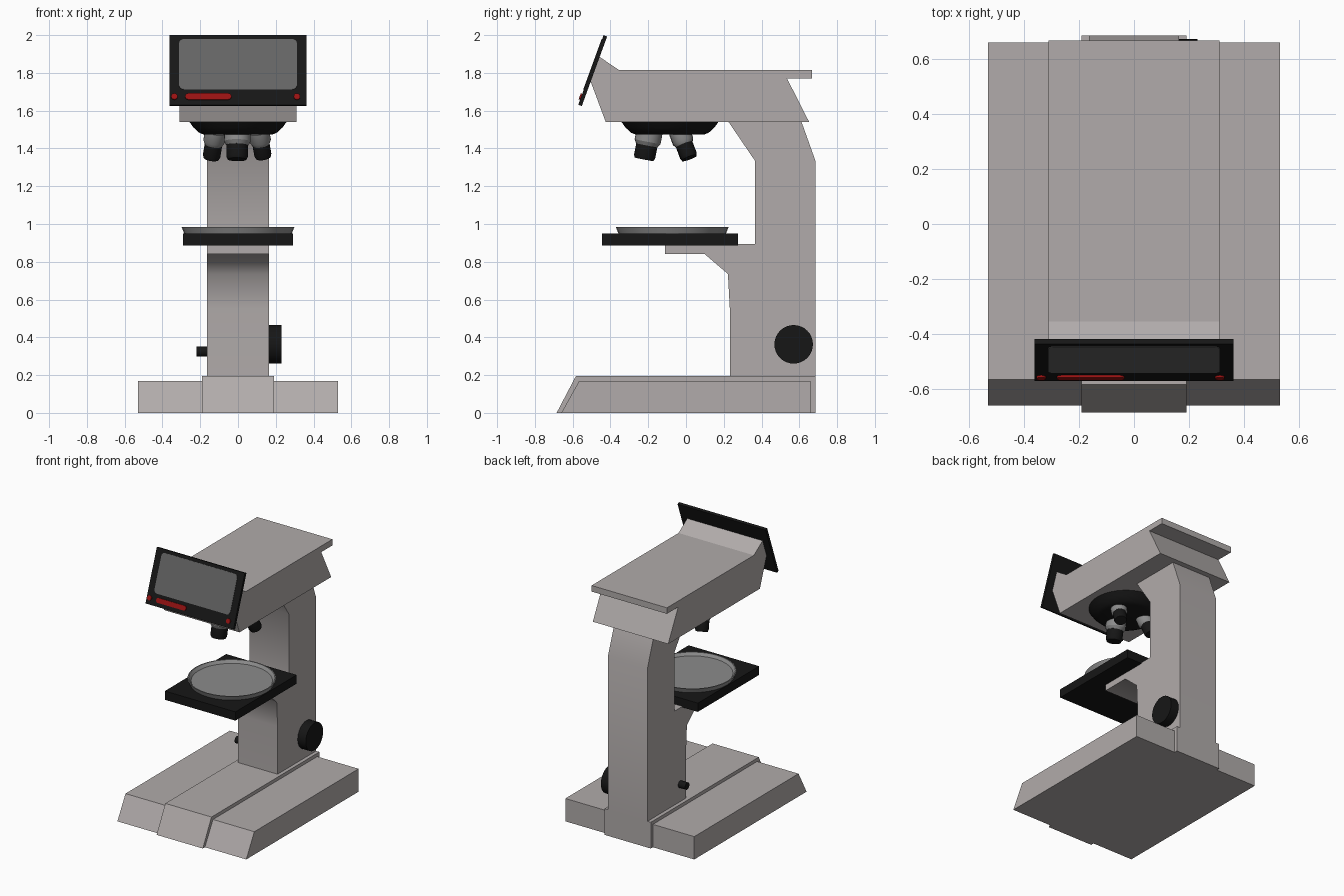
import bpy, bmesh, math
from mathutils import Matrix, Vector

if "Cube" in bpy.data.objects:
    bpy.data.objects.remove(bpy.data.objects["Cube"])


def mat(name, r, g, b):
    m = bpy.data.materials.new(name)
    m.diffuse_color = (r, g, b, 1)
    m.use_nodes = True
    m.node_tree.nodes["Principled BSDF"].inputs["Base Color"].default_value = m.diffuse_color
    return m


BODY = mat("warm_grey", 0.44, 0.41, 0.405)
BLACK = mat("black", 0.008, 0.008, 0.008)
METAL = mat("metal_grey", 0.26, 0.26, 0.26)
GLASS = mat("display_grey", 0.13, 0.13, 0.13)
RED = mat("red", 0.32, 0.006, 0.006)


def finish(name, bm, material, angle=30, matrix=Matrix()):
    bmesh.ops.recalc_face_normals(bm, faces=bm.faces)
    me = bpy.data.meshes.new(name)
    bm.to_mesh(me)
    bm.free()
    me.materials.append(material)
    me.shade_smooth()
    me.set_sharp_from_angle(angle=math.radians(angle))
    ob = bpy.data.objects.new(name, me)
    ob.matrix_world = matrix
    bpy.context.collection.objects.link(ob)
    return ob


def side_profile(name, pts, half_width, material, angle=30):
    """Extrude a (y, z) outline symmetrically along x."""
    bm = bmesh.new()
    face = bm.faces.new([bm.verts.new((-half_width, y, z)) for y, z in pts])
    new = bmesh.ops.extrude_face_region(bm, geom=[face])["geom"]
    verts = [v for v in new if isinstance(v, bmesh.types.BMVert)]
    bmesh.ops.translate(bm, verts=verts, vec=(2 * half_width, 0, 0))
    return finish(name, bm, material, angle)


def box(name, size, centre, material, matrix=Matrix()):
    bm = bmesh.new()
    bmesh.ops.create_cube(bm, size=1, matrix=Matrix.Translation(centre) @ Matrix.Diagonal((*size, 1)))
    return finish(name, bm, material, 30, matrix)


def lathe(name, profile, matrix, material, n=32):
    """Closed turned part from (radius, height) points along local z."""
    bm = bmesh.new()
    rings = []
    for r, z in profile:
        rings.append([bm.verts.new((r * math.cos(2 * math.pi * i / n),
                                    r * math.sin(2 * math.pi * i / n), z)) for i in range(n)])
    for a, b in zip(rings, rings[1:]):
        for i in range(n):
            j = (i + 1) % n
            bm.faces.new((a[i], a[j], b[j], b[i]))
    bm.faces.new(rings[0])
    bm.faces.new(rings[-1])
    return finish(name, bm, material, 30, matrix)


def round_plate(name, x0, x1, z0, z1, radius, y_back, y_front, material, matrix):
    """Rounded rectangle in local x/z, with thickness along y."""
    bm = bmesh.new()
    verts = []
    corners = ((x1, z1, -1, -1), (x0, z1, 1, -1), (x0, z0, 1, 1), (x1, z0, -1, 1))
    for k, (cx, cz, sx, sz) in enumerate(corners):
        for i in range(7):
            a = math.pi / 2 * (k + i / 6.0)
            verts.append(bm.verts.new((cx + sx * radius + radius * math.cos(a), y_back,
                                       cz + sz * radius + radius * math.sin(a))))
    bmesh.ops.remove_doubles(bm, verts=verts, dist=1e-5)
    face = bm.faces.new([v for v in verts if v.is_valid])
    new = bmesh.ops.extrude_face_region(bm, geom=[face])["geom"]
    moved = [v for v in new if isinstance(v, bmesh.types.BMVert)]
    bmesh.ops.translate(bm, verts=moved, vec=(0, y_front - y_back, 0))
    return finish(name, bm, material, 30, matrix)


# Base: wide foot and raised centre block
side_profile("base_foot", [(-0.66, 0), (0.66, 0), (0.66, 0.17), (-0.565, 0.17)], 0.53, BODY)
side_profile("base_centre", [(-0.685, 0), (0.685, 0), (0.685, 0.195), (-0.583, 0.195)], 0.19, BODY)

# Column with stage bracket
side_profile("column", [
    (0.232, 0.19), (0.685, 0.19), (0.685, 1.335), (0.61, 1.545), (0.222, 1.545),
    (0.365, 1.335), (0.365, 0.893), (-0.11, 0.893), (-0.11, 0.84), (0.10, 0.84),
    (0.222, 0.735), (0.232, 0.55)], 0.163, BODY, 50)

# Head
side_profile("head", [
    (-0.425, 1.54), (0.652, 1.54), (0.535, 1.77), (0.667, 1.77), (0.667, 1.815),
    (-0.355, 1.815), (-0.458, 1.885), (-0.505, 1.755)], 0.31, BODY)

# Tilted screen with display and buttons
tilt = Matrix.Translation((0, -0.494, 1.812)) @ Matrix.Rotation(math.radians(-20), 4, 'X')
box("screen_panel", (0.724, 0.02, 0.392), (0, 0, 0), BLACK, tilt)
round_plate("display", -0.312, 0.312, -0.11, 0.173, 0.025, -0.009, -0.013, GLASS, tilt)
for label, x0, x1 in (("left_button", -0.354, -0.32), ("bar_button", -0.28, -0.035),
                      ("right_button", 0.295, 0.329)):
    round_plate(label, x0, x1, -0.168, -0.134, 0.0165, -0.009, -0.018, RED, tilt)

# Nosepiece turret
lathe("nosepiece", [(0.18, 1.473), (0.205, 1.483), (0.235, 1.51), (0.26, 1.545)],
      Matrix.Translation((0, -0.085, 0)), BLACK, 40)

# Objectives: (start point, tip point, size)
for label, start, tip, s in (
        ("front", (-0.003, -0.193, 1.49), (-0.005, -0.222, 1.342), 1.0),
        ("left", (-0.118, -0.035, 1.49), (-0.142, 0.018, 1.347), 0.82),
        ("right", (0.11, -0.035, 1.49), (0.134, 0.018, 1.352), 0.8)):
    start, tip = Vector(start), Vector(tip)
    axis = tip - start
    length = axis.length
    m = Matrix.Translation(start) @ axis.to_track_quat('Z', 'Y').to_matrix().to_4x4()
    lathe(label + "_objective_collar", [(0.07 * s, 0), (0.07 * s, 0.055), (0.058 * s, 0.075)], m, METAL, 24)
    lathe(label + "_objective_tip", [(0.057 * s, 0.07), (0.057 * s, length - 0.015),
                                     (0.05 * s, length)], m, BLACK, 24)

# Stage and shallow specimen dish
box("stage", (0.58, 0.72, 0.065), (0, -0.085, 0.9185), BLACK)
lathe("specimen_dish", [(0.285, 0.95), (0.299, 0.985), (0.291, 0.985), (0.275, 0.964)],
      Matrix.Translation((0, -0.073, 0)), METAL, 32)

# Focus knob and small side knob
along_x = Matrix.Rotation(math.radians(90), 4, 'Y')
lathe("focus_knob", [(0.102, 0), (0.102, 0.07)],
      Matrix.Translation((0.16, 0.57, 0.363)) @ along_x, BLACK, 32)
lathe("small_knob", [(0.026, 0), (0.026, 0.06)],
      Matrix.Translation((-0.22, 0.30, 0.325)) @ along_x, BLACK, 20)
